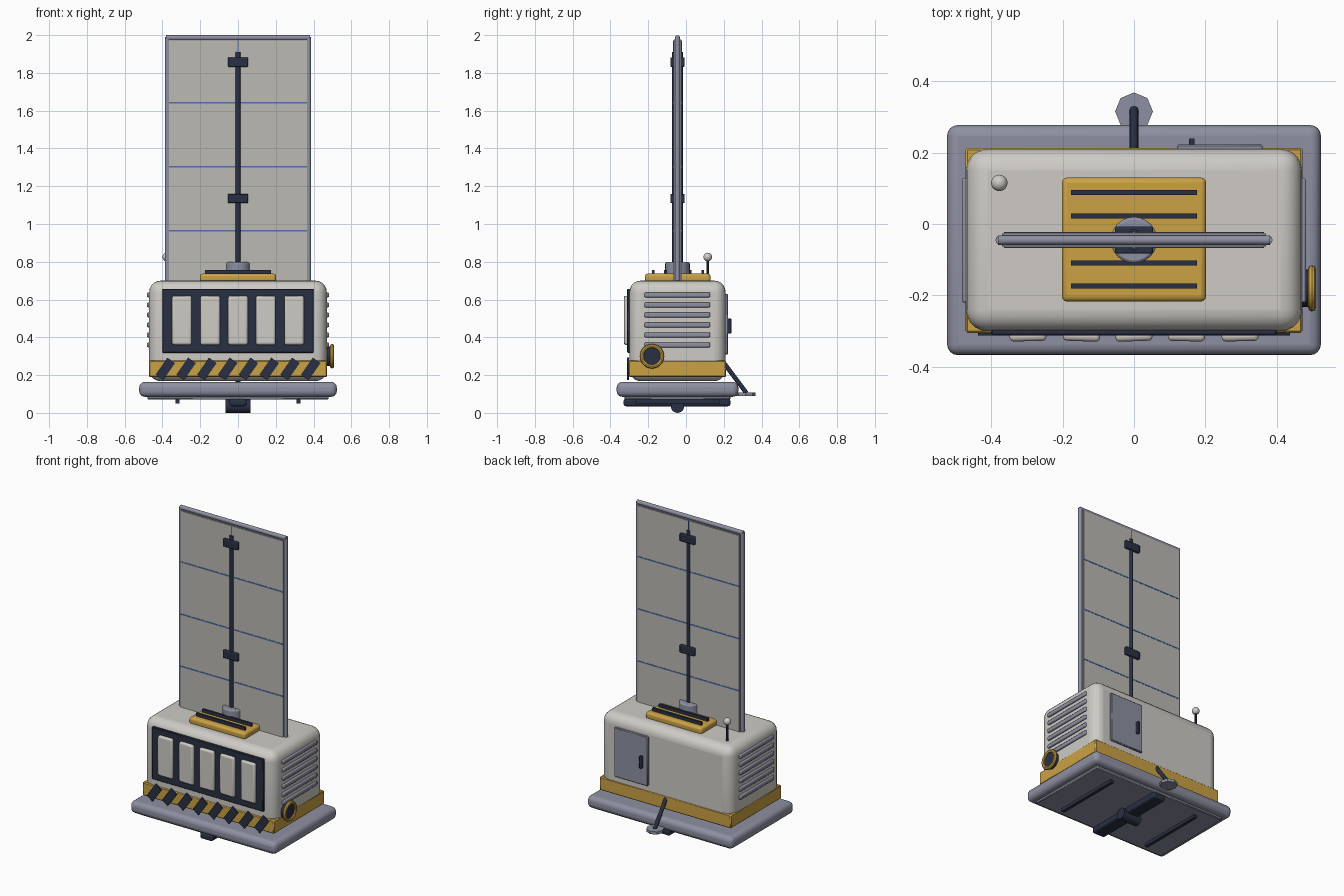
import bpy, math
from mathutils import Vector

cube = bpy.data.objects.get("Cube")
if cube:
    bpy.data.objects.remove(cube, do_unlink=True)


def material(name, r, g, b):
    m = bpy.data.materials.new(name)
    m.use_nodes = True
    m.diffuse_color = (r, g, b, 1)
    m.node_tree.nodes["Principled BSDF"].inputs["Base Color"].default_value = (r, g, b, 1)
    return m


SHELL = material("warm white shell", 0.62, 0.60, 0.56)
PANEL = material("panel grey", 0.50, 0.49, 0.45)
METAL = material("blue grey metal", 0.27, 0.28, 0.36)
YELLOW = material("safety yellow", 0.60, 0.36, 0.06)
DARK = material("dark navy", 0.022, 0.03, 0.055)
BLUE = material("cell line blue", 0.08, 0.16, 0.45)

CY = -0.045  # depth of the body centre line


def finish(ob, name, mat, bevel=0, segments=3):
    ob.name = name
    ob.data.name = name
    ob.data.materials.append(mat)
    if bevel:
        mod = ob.modifiers.new("bevel", 'BEVEL')
        mod.width = bevel
        mod.segments = segments
        mod.limit_method = 'ANGLE'
    bpy.ops.object.shade_smooth_by_angle(angle=math.radians(35))
    return ob


def box(name, mat, x, y, z, bevel=0, segments=3, rot=(0, 0, 0)):
    """Box from (min, max) ranges on each axis."""
    mid = [(a + b) / 2 for a, b in (x, y, z)]
    bpy.ops.mesh.primitive_cube_add(size=1, location=mid)
    ob = bpy.context.object
    ob.scale = [b - a for a, b in (x, y, z)]
    bpy.ops.object.transform_apply(location=False, rotation=False, scale=True)
    ob.rotation_euler = rot
    return finish(ob, name, mat, bevel, segments)


def rod(name, mat, start, end, radius, sides=16, bevel=0):
    """Cylinder between two points."""
    a, b = Vector(start), Vector(end)
    bpy.ops.mesh.primitive_cylinder_add(vertices=sides, radius=radius,
                                        depth=(b - a).length, location=(a + b) / 2)
    ob = bpy.context.object
    ob.rotation_euler = (b - a).to_track_quat('Z', 'Y').to_euler()
    return finish(ob, name, mat, bevel, 2)


# Skid base
box("base_slab", METAL, (-0.523, 0.523), (-0.367, 0.277), (0.085, 0.164), 0.03, 4)
box("base_underplate", METAL, (-0.48, 0.48), (-0.325, 0.235), (0.07, 0.1), 0.005, 1)

# Underside runners and hub
box("centre_runner", DARK, (-0.045, 0.045), (-0.33, 0.235), (0.035, 0.075), 0.012)
for side in (-1, 1):
    box("side_runner", DARK, (side * 0.32 - 0.01, side * 0.32 + 0.01),
        (-0.27, 0.18), (0.05, 0.075))
rod("runner_hub", DARK, (-0.065, CY, 0.035), (0.065, CY, 0.035), 0.035, 20)

# Main housing and skirt
box("body", SHELL, (-0.47, 0.47), (-0.3, 0.21), (0.168, 0.7), 0.06, 5)
box("skirt_band", YELLOW, (-0.472, 0.472), (-0.305, 0.213), (0.19, 0.278), 0.006, 1)

# Warning stripes on the front of the skirt
for i in range(8):
    x = (i - 3.5) * 0.11
    box("warning_stripe", DARK, (x - 0.025, x + 0.025), (-0.312, -0.303),
        (0.178, 0.288), rot=(0, math.radians(35), 0))

# Front frame with five raised shutters
box("front_frame", DARK, (-0.4, 0.4), (-0.312, -0.29), (0.318, 0.657), 0.004, 1)
for x, tilt in ((-0.297, 1), (-0.147, -2), (0, 2), (0.147, -1), (0.297, 1)):
    box("front_shutter", SHELL, (x - 0.052, x + 0.052), (-0.328, -0.3),
        (0.36, 0.62), 0.012, 3, rot=(0, 0, math.radians(tilt)))

# Side louvres
for side in (-1, 1):
    for i in range(6):
        z = 0.36 + i * 0.053
        inner, outer = side * 0.455, side * 0.482
        box("side_louvre", METAL, (min(inner, outer), max(inner, outer)),
            (-0.22, 0.128), (z - 0.013, z + 0.013), 0.006, 2)

# Round port on the left side
rod("port_barrel", DARK, (0.45, -0.18, 0.3), (0.5, -0.18, 0.3), 0.052, 24)
bpy.ops.mesh.primitive_torus_add(location=(0.498, -0.18, 0.3), rotation=(0, math.pi / 2, 0),
                                 major_radius=0.054, minor_radius=0.011,
                                 major_segments=28, minor_segments=8)
finish(bpy.context.object, "port_ring", YELLOW)

# Rear door and handle
box("rear_door", METAL, (0.12, 0.36), (0.2, 0.222), (0.31, 0.63), 0.004, 1)
box("door_handle", DARK, (0.154, 0.17), (0.215, 0.24), (0.42, 0.5), 0.004, 2)

# Rear support leg and foot
rod("support_leg", DARK, (0, 0.2, 0.265), (0, 0.32, 0.105), 0.012)
rod("support_foot", METAL, (0, 0.315, 0.09), (0, 0.315, 0.108), 0.053, 8)

# Roof hatch with vent ribs
box("roof_hatch", YELLOW, (-0.202, 0.202), (-0.217, 0.13), (0.69, 0.737), 0.015, 3)
for i in range(-2, 3):
    y = CY + 0.002 + i * 0.0655
    box("vent_rib", DARK, (-0.176, 0.176), (y - 0.007, y + 0.007), (0.73, 0.757))

# Antenna
rod("antenna_stem", DARK, (-0.377, 0.115, 0.69), (-0.377, 0.115, 0.815), 0.007, 10)
bpy.ops.mesh.primitive_uv_sphere_add(segments=20, ring_count=12, radius=0.023,
                                     location=(-0.377, 0.115, 0.825))
finish(bpy.context.object, "antenna_ball", SHELL)

# Tall panel: tubular frame around a thin slab with cell lines
for side in (-1, 1):
    rod("frame_upright", METAL, (side * 0.374, CY, 0.69), (side * 0.374, CY, 1.99), 0.0135)
rod("frame_top", METAL, (-0.38, CY, 1.986), (0.38, CY, 1.986), 0.0135)
box("panel_rim", METAL, (-0.37, 0.37), (CY - 0.018, CY + 0.018), (0.69, 1.978))
box("panel_sheet", PANEL, (-0.364, 0.364), (CY - 0.021, CY + 0.021), (0.7, 1.972))
for z in (0.965, 1.303, 1.642):
    box("cell_line", BLUE, (-0.364, 0.364), (CY - 0.0225, CY + 0.0225), (z - 0.004, z + 0.004))
box("cell_line_upright", BLUE, (-0.003, 0.003), (CY - 0.0225, CY + 0.0225), (0.7, 1.972))

# Mast rods, clamps and collar
for side in (-1, 1):
    y = CY + side * 0.016
    rod("mast_rod", DARK, (0, y, 0.75), (0, y, 1.91), 0.014)
for z in (1.135, 1.857):
    box("mast_clamp", DARK, (-0.053, 0.053), (CY - 0.038, CY + 0.038),
        (z - 0.025, z + 0.025), 0.005, 2)
rod("mast_collar", METAL, (0, CY, 0.73), (0, CY, 0.798), 0.065, 24, 0.008)
